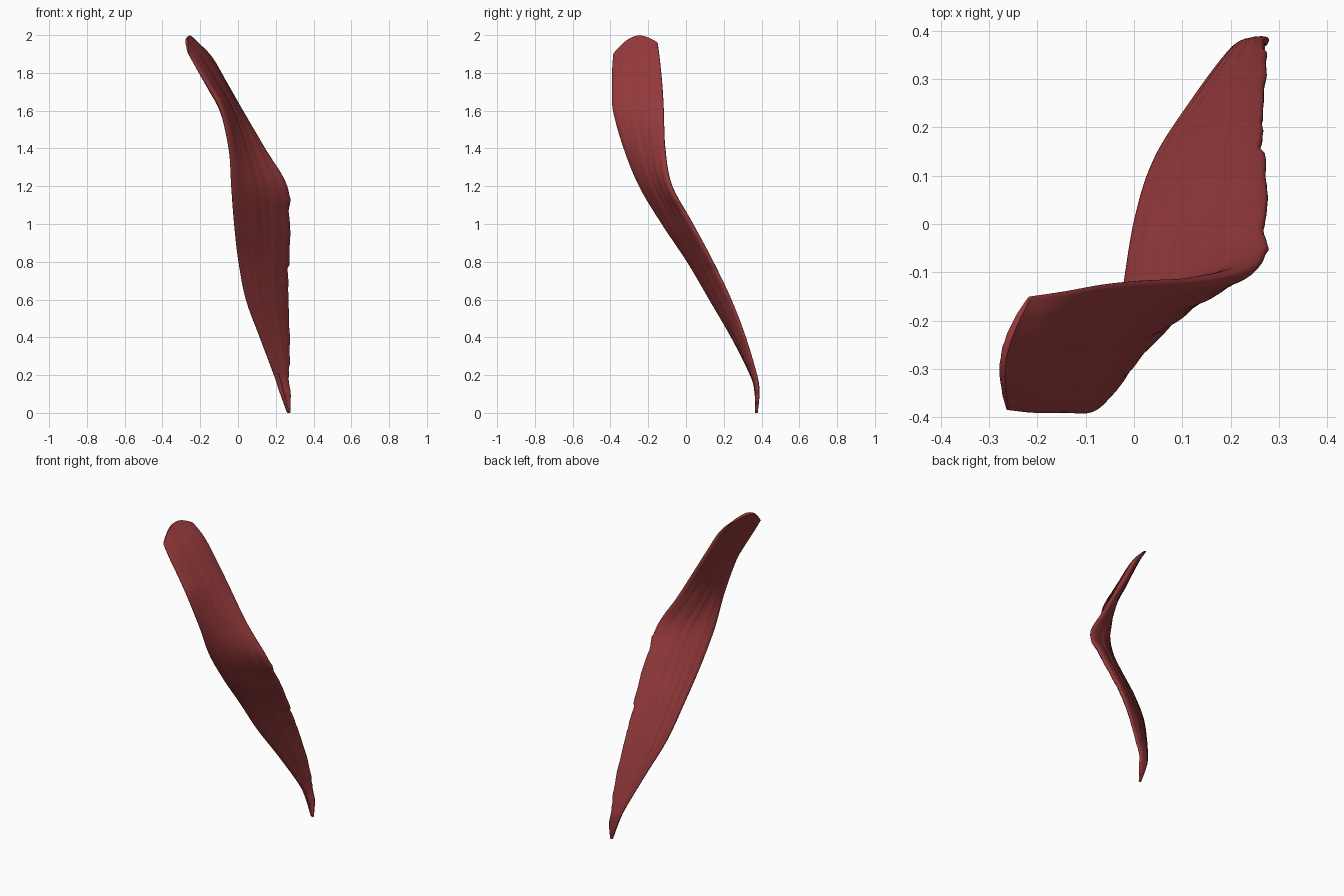
import bpy, bmesh, math
from mathutils import Vector, noise

if "Cube" in bpy.data.objects:
    bpy.data.objects.remove(bpy.data.objects["Cube"])

# Stations down the strip: left edge xyz, right edge xyz, thickness, hollow of front face
STATIONS = [
    (-.262, -.385, 1.90, -.215, -.150, 1.96, .016, .000),
    (-.212, -.390, 1.82, -.140, -.140, 1.88, .042, .004),
    (-.150, -.390, 1.72, -.060, -.126, 1.74, .050, .008),
    (-.086, -.386, 1.60, .020, -.118, 1.60, .052, .012),
    (-.045, -.328, 1.40, .140, -.112, 1.40, .054, .018),
    (-.035, -.244, 1.20, .260, -.080, 1.20, .050, .020),
    (-.020, -.122, 1.00, .274, .030, 1.00, .048, .010),
    (.003, .013, .80, .270, .138, .80, .046, .004),
    (.042, .130, .60, .267, .235, .60, .042, .000),
    (.115, .245, .40, .272, .312, .40, .036, .000),
    (.190, .347, .20, .272, .370, .20, .028, .000),
    (.220, .370, .11, .279, .382, .10, .022, .000),
    (.260, .370, .000, .276, .376, .000, .012, .000),
]
STEPS, RING = 12, 64


def spline(i, f):
    """Catmull-Rom blend of all station values."""
    p = [STATIONS[max(0, min(len(STATIONS) - 1, i + k))] for k in (-1, 0, 1, 2)]
    return [0.5 * (2 * b + (c - a) * f + (2 * a - 5 * b + 4 * c - d) * f * f
                   + (3 * b - a - 3 * c + d) * f ** 3) for a, b, c, d in zip(*p)]


rows = [spline(i, k / STEPS) for i in range(len(STATIONS) - 1) for k in range(STEPS)]
rows.append(list(STATIONS[-1]))

# Loft a flattened, fibrous cross-section along the twisting strip
bm = bmesh.new()
rings = []
for j, r in enumerate(rows):
    left, right, thick, hollow = Vector(r[:3]), Vector(r[3:6]), r[6], r[7]
    a, b = rows[max(0, j - 1)], rows[min(len(rows) - 1, j + 1)]
    along = Vector(b[:3]) + Vector(b[3:6]) - Vector(a[:3]) - Vector(a[3:6])
    normal = along.cross(right - left).normalized()
    crown = max(0, 1 - j / 16)
    # Torn attachment along the right edge: a few uneven notches
    ragged = 0
    if 0.1 < r[5] < 1.15:
        ragged = 0.014 * noise.noise(Vector((3, 7, r[5] * 9)))
        ragged -= 0.02 * max(0, noise.noise(Vector((5, 1, r[5] * 19))) - 0.2)
    ring = []
    for k in range(RING):
        ang = 2 * math.pi * k / RING
        u = 0.5 - 0.5 * math.cos(ang)
        s = math.sin(ang)
        h = math.copysign(abs(s) ** 0.75, s) * thick / 2
        fibre = noise.noise(Vector((u * 15, r[2] * 1.3, 4 if s > 0 else 9)))
        h += 0.006 * fibre * abs(s) * thick / 0.05
        co = left.lerp(right, u) + normal * (h - hollow * math.sin(math.pi * u))
        co.x += ragged * u ** 5
        bulge = crown * math.sin(math.pi * u)
        co.z += 0.06 * bulge
        co.x -= 0.03 * bulge
        co.z = min(2, max(0, co.z))
        ring.append(bm.verts.new(co))
    rings.append(ring)
for lo, hi in zip(rings, rings[1:]):
    for k in range(RING):
        n = (k + 1) % RING
        bm.faces.new((lo[k], lo[n], hi[n], hi[k]))

# Close both ends with strips across the thickness
for ring in (rings[0], rings[-1]):
    for k in range(RING // 2):
        quad = [ring[k], ring[k + 1], ring[(-k - 1) % RING], ring[-k % RING]]
        bm.faces.new(list(dict.fromkeys(quad)))
bmesh.ops.recalc_face_normals(bm, faces=bm.faces[:])

mesh = bpy.data.meshes.new("muscle_strip")
bm.to_mesh(mesh)
bm.free()
obj = bpy.data.objects.new("muscle_strip", mesh)
bpy.context.collection.objects.link(obj)

mat = bpy.data.materials.new("muscle_red")
mat.diffuse_color = (0.29, 0.04, 0.042, 1)
mat.use_nodes = True
mat.node_tree.nodes["Principled BSDF"].inputs["Base Color"].default_value = mat.diffuse_color
mesh.materials.append(mat)
bpy.context.view_layer.objects.active = obj
obj.select_set(True)
bpy.ops.object.shade_smooth_by_angle(angle=math.radians(60))
